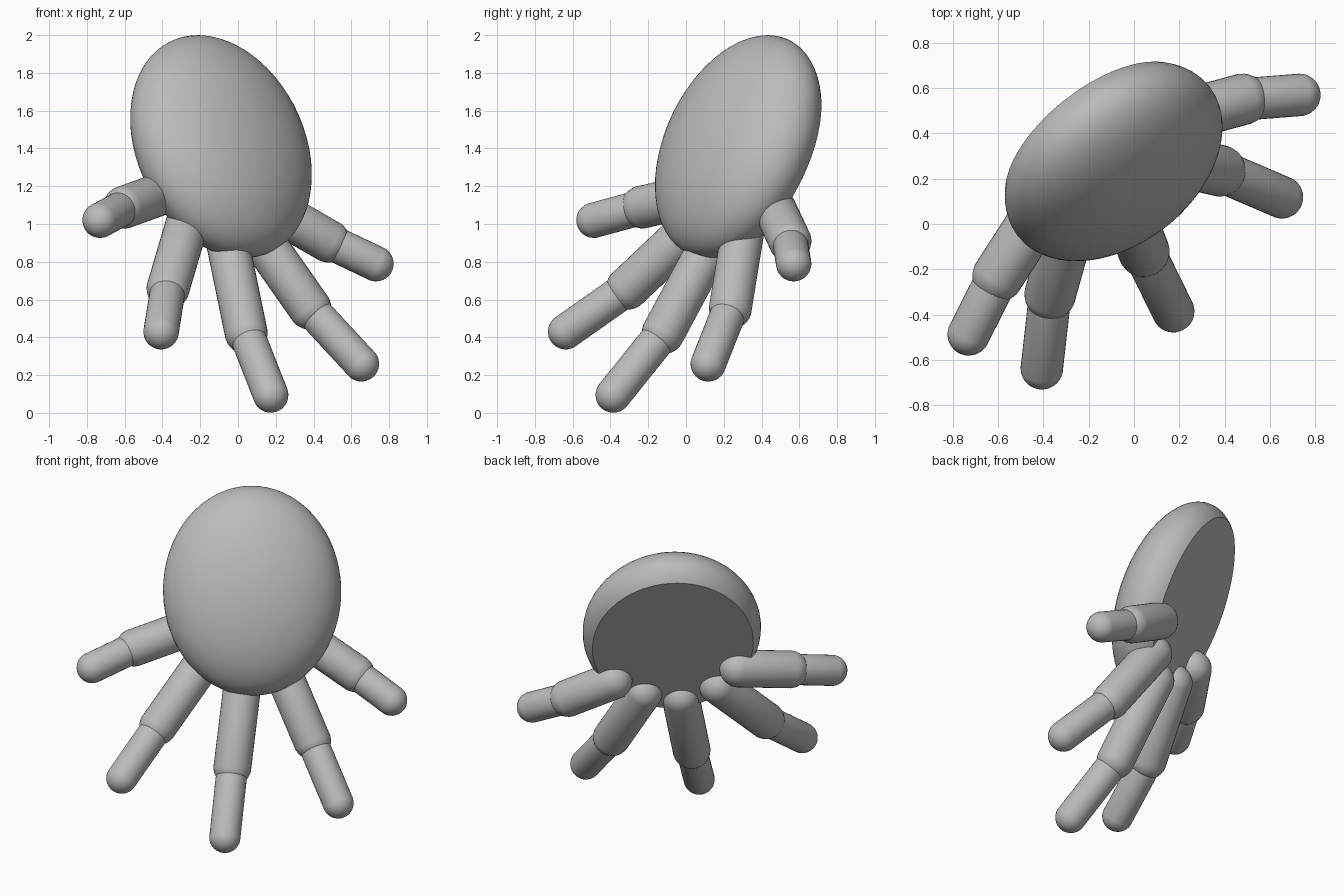
import bpy
import bmesh
from math import radians
from mathutils import Matrix, Vector

cube = bpy.data.objects.get("Cube")
if cube:
    bpy.data.objects.remove(cube, do_unlink=True)

# One plain grey for the whole hand
grey = bpy.data.materials.new("plain_grey")
grey.use_nodes = True
colour = (0.5, 0.5, 0.5, 1.0)
grey.diffuse_color = colour
grey.node_tree.nodes["Principled BSDF"].inputs["Base Color"].default_value = colour


def finish(name, bm):
    bmesh.ops.recalc_face_normals(bm, faces=bm.faces)
    mesh = bpy.data.meshes.new(name)
    bm.to_mesh(mesh)
    bm.free()
    mesh.materials.append(grey)
    obj = bpy.data.objects.new(name, mesh)
    bpy.context.collection.objects.link(obj)
    bpy.ops.object.select_all(action="DESELECT")
    obj.select_set(True)
    bpy.context.view_layer.objects.active = obj
    bpy.ops.object.shade_smooth_by_angle(angle=radians(30))
    return obj


def capsule(name, start, end, radius):
    """Round-ended cylinder whose cap centres are start and end."""
    start, end = Vector(start), Vector(end)
    axis = end - start
    bm = bmesh.new()
    # An odd ring count leaves no equator, so the halves part cleanly
    bmesh.ops.create_uvsphere(bm, u_segments=32, v_segments=17, radius=radius)
    for v in bm.verts:
        if v.co.z > 0:
            v.co.z += axis.length
    turn = axis.to_track_quat("Z", "Y").to_matrix().to_4x4()
    bm.transform(Matrix.Translation(start) @ turn)
    return finish(name, bm)


# Palm: a flattened ellipsoid, domed in front and cut flat behind
bm = bmesh.new()
bmesh.ops.create_uvsphere(bm, u_segments=64, v_segments=32, radius=1)
bm.transform(Matrix.Diagonal((0.537, 0.293, 0.632, 1)))
cut = bmesh.ops.bisect_plane(
    bm, geom=bm.verts[:] + bm.edges[:] + bm.faces[:],
    plane_co=(0, 0.125, 0), plane_no=(0, 1, 0), clear_outer=True)
rim = [e for e in cut["geom_cut"] if isinstance(e, bmesh.types.BMEdge)]
bmesh.ops.contextual_create(bm, geom=rim)
bm.transform(Matrix.Translation((-0.09, 0.277, 1.41))
             @ Matrix.Rotation(radians(38), 4, "Z")
             @ Matrix.Rotation(radians(-24), 4, "X"))
finish("palm", bm)

# Digits: base on the palm, knuckle, tip
digits = {
    "thumb": ((-0.42, 0.05, 1.155), (-0.60, -0.23, 1.09), (-0.73, -0.487, 1.02)),
    "index_finger": ((-0.27, 0.05, 1.00), (-0.37, -0.31, 0.66), (-0.407, -0.637, 0.43)),
    "middle_finger": ((-0.055, 0.135, 0.90), (0.043, -0.12, 0.425), (0.173, -0.385, 0.095)),
    "ring_finger": ((0.10, 0.30, 0.955), (0.38, 0.235, 0.555), (0.653, 0.118, 0.26)),
    "little_finger": ((0.20, 0.475, 1.07), (0.478, 0.55, 0.91), (0.73, 0.57, 0.79)),
}
for name, (base, knuckle, tip) in digits.items():
    capsule(name + "_lower", base, knuckle, 0.114)
    capsule(name + "_upper", knuckle, tip, 0.094)
